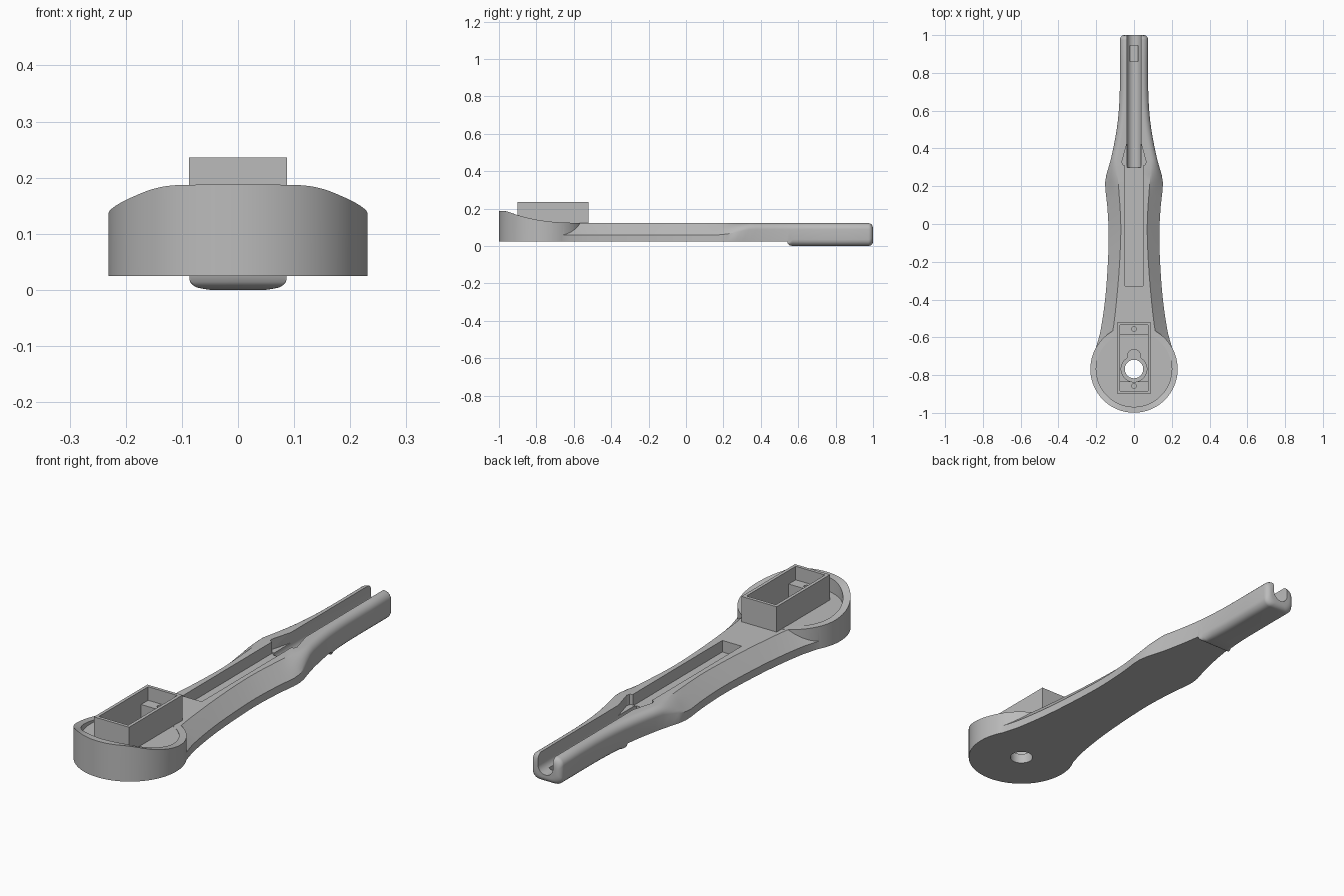
import bpy, bmesh, math
from mathutils import Matrix, Vector

cube = bpy.data.objects.get("Cube")
if cube:
    bpy.data.objects.remove(cube, do_unlink=True)

grey = bpy.data.materials.new("plain_grey")
grey.use_nodes = True
grey.diffuse_color = (0.5, 0.5, 0.5, 1)
grey.node_tree.nodes["Principled BSDF"].inputs["Base Color"].default_value = (0.5, 0.5, 0.5, 1)

BASE, TOP, HUB = 0.025, 0.122, -0.768


def curve(keys, y):
    """Smooth interpolation through (position, value) keys."""
    n = len(keys)
    if y <= keys[0][0]:
        return keys[0][1]
    if y >= keys[-1][0]:
        return keys[-1][1]

    def slope(i):
        a, b = keys[max(i - 1, 0)], keys[min(i + 1, n - 1)]
        return (b[1] - a[1]) / (b[0] - a[0])
    i = max(k for k in range(n - 1) if keys[k][0] <= y)
    (y0, v0), (y1, v1) = keys[i], keys[i + 1]
    h = y1 - y0
    u = (y - y0) / h
    return (v0 * (1 + 2 * u) * (1 - u) ** 2 + v1 * u * u * (3 - 2 * u)
            + h * u * (1 - u) * (slope(i) * (1 - u) - slope(i + 1) * u))


def ramp(y, a, b):
    return min(max((y - a) / (b - a), 0), 1)


def make(name, bm):
    bmesh.ops.remove_doubles(bm, verts=bm.verts, dist=1e-5)
    bmesh.ops.recalc_face_normals(bm, faces=bm.faces)
    me = bpy.data.meshes.new(name)
    bm.to_mesh(me)
    bm.free()
    me.materials.append(grey)
    ob = bpy.data.objects.new(name, me)
    bpy.context.collection.objects.link(ob)
    return ob


def loft(name, rings):
    bm = bmesh.new()
    rows = [[bm.verts.new(p) for p in ring] for ring in rings]
    n = len(rows[0])
    for a, b in zip(rows, rows[1:]):
        for i in range(n):
            j = (i + 1) % n
            bm.faces.new((a[i], a[j], b[j], b[i]))
    bm.faces.new(rows[0])
    bm.faces.new(rows[-1])
    return make(name, bm)


def prism(name, outline, z0, z1):
    return loft(name, [[(x, y, z) for x, y in outline] for z in (z0, z1)])


def block(name, hx, y0, y1, z0, z1):
    return prism(name, [(-hx, y0), (hx, y0), (hx, y1), (-hx, y1)], z0, z1)


def circle(r, cy, n=48):
    return [(r * math.cos(2 * math.pi * i / n), cy + r * math.sin(2 * math.pi * i / n))
            for i in range(n)]


def combine(target, tool, operation):
    mod = target.modifiers.new("cut", "BOOLEAN")
    mod.operation, mod.solver, mod.object = operation, "EXACT", tool
    bpy.ops.object.select_all(action="DESELECT")
    bpy.context.view_layer.objects.active = target
    target.select_set(True)
    bpy.ops.object.modifier_apply(modifier=mod.name)
    bpy.data.objects.remove(tool, do_unlink=True)


# Handle: half widths of the outline and of the flat top
WIDTH = [(-0.74, 0.215), (-0.66, 0.203), (-0.58, 0.18), (-0.4, 0.153), (-0.2, 0.138),
         (-0.05, 0.134), (0.1, 0.142), (0.2, 0.153), (0.25, 0.149), (0.33, 0.126),
         (0.42, 0.106), (0.52, 0.089), (0.62, 0.079), (0.72, 0.075), (1, 0.075)]
FLAT = [(-0.74, 0.145), (-0.56, 0.111), (-0.4, 0.092), (-0.2, 0.076), (0, 0.07),
        (0.2, 0.082), (0.33, 0.092)]


def section(y):
    w = curve(WIDTH, y)
    blend = ramp(y, 0.2, 0.34)
    flat = curve(FLAT, y) if y < 0.33 else w - 0.034
    shoulder = 0.06 + 0.028 * blend
    pad = ramp(y, 0.54, 0.57)
    bottom = BASE * (1 - math.sqrt(1 - (1 - pad) ** 2)) if pad > 0 else BASE
    r = 0.034 * pad
    # rounded end of the grip
    s = ramp(y, 0.975, 1)
    e = 0.025 * (1 - math.sqrt(1 - s * s))
    w, flat, shoulder, bottom, top = w - e, flat - e, shoulder - e, bottom + e, TOP - e
    half = []
    for i in range(6):
        a = math.pi / 2 * i / 5
        half.append((w - r + r * math.sin(a), bottom + r - r * math.cos(a)))
    for i in range(8):
        u = i / 7
        a = math.pi / 2 * u
        line = Vector((w + (flat - w) * u, shoulder + (top - shoulder) * u))
        arc = Vector((flat + (w - flat) * math.cos(a), shoulder + (top - shoulder) * math.sin(a)))
        half.append(tuple(line.lerp(arc, blend)))
    return [(x, y, z) for x, z in half] + [(-x, y, z) for x, z in reversed(half)]


stations = [-0.74 + 0.04 * i for i in range(32)]
stations += [0.54, 0.543, 0.548, 0.555, 0.57, 0.62, 0.68, 0.74, 0.85]
stations += [0.975 + 0.025 * math.sin(math.pi / 2 * i / 6) for i in range(7)]
body = loft("tool_arm", [section(y) for y in stations])

# Round head with a rim that sweeps down toward the handle
RIM = [(-1, 0.188), (-0.96, 0.185), (-0.9, 0.165), (-0.84, 0.149), (-0.77, 0.136),
       (-0.7, 0.128), (-0.6, 0.1235), (-0.53, TOP + 0.0005)]
outer, inner = circle(0.231, HUB, 96), circle(0.2, HUB, 96)
head = loft("round_head", [
    [(x, y, BASE) for x, y in outer],
    [(x, y, curve(RIM, y)) for x, y in outer],
    [(x, y, curve(RIM, y)) for x, y in inner],
    [(x, y, TOP) for x, y in inner]])
combine(body, head, "UNION")

# Raised rectangular housing
combine(body, block("housing", 0.0875, -0.9, -0.52, 0.1, 0.236), "UNION")

# Housing interior: ledges, deep pocket, shaped recess, shaft hole, screw holes
cutters = [
    block("housing_opening", 0.073, -0.885, -0.535, 0.175, 0.3),
    block("housing_pocket", 0.073, -0.835, -0.585, 0.1, 0.3),
    prism("hub_recess", circle(0.068, HUB), 0.07, 0.2),
    prism("lobe_recess", circle(0.035, -0.7), 0.07, 0.2),
    prism("shaft_hole", circle(0.049, HUB), -0.1, 0.3),
    prism("front_screw_hole", circle(0.012, -0.858, 16), 0.13, 0.3),
    prism("back_screw_hole", circle(0.012, -0.556, 16), 0.13, 0.3)]

# Long slot in the handle, flared transition and round-bottomed grip channel
cutters.append(block("handle_slot", 0.048, -0.327, 0.31, 0.07, 0.2))
flare = [(0.03, 0.3), (0.06, 0.315), (0.064, 0.33), (0.034, 0.44)]
cutters.append(prism("flare", flare + [(-x, y) for x, y in reversed(flare)], 0.075, 0.2))
groove = [(0.037 * math.cos(a), 0.072 + 0.037 * math.sin(a))
          for a in (math.pi + math.pi * i / 16 for i in range(17))]
groove += [(0.037, 0.2), (-0.037, 0.2)]
cutters.append(loft("grip_channel", [[(x, y, z) for x, z in groove] for y in (0.3, 1.1)]))
cutters.append(block("tip_pit", 0.021, 0.86, 0.945, 0.022, 0.2))
for cutter in cutters:
    combine(body, cutter, "DIFFERENCE")

bpy.ops.object.select_all(action="DESELECT")
body.select_set(True)
bpy.context.view_layer.objects.active = body
bpy.ops.object.shade_smooth_by_angle(angle=math.radians(28))
